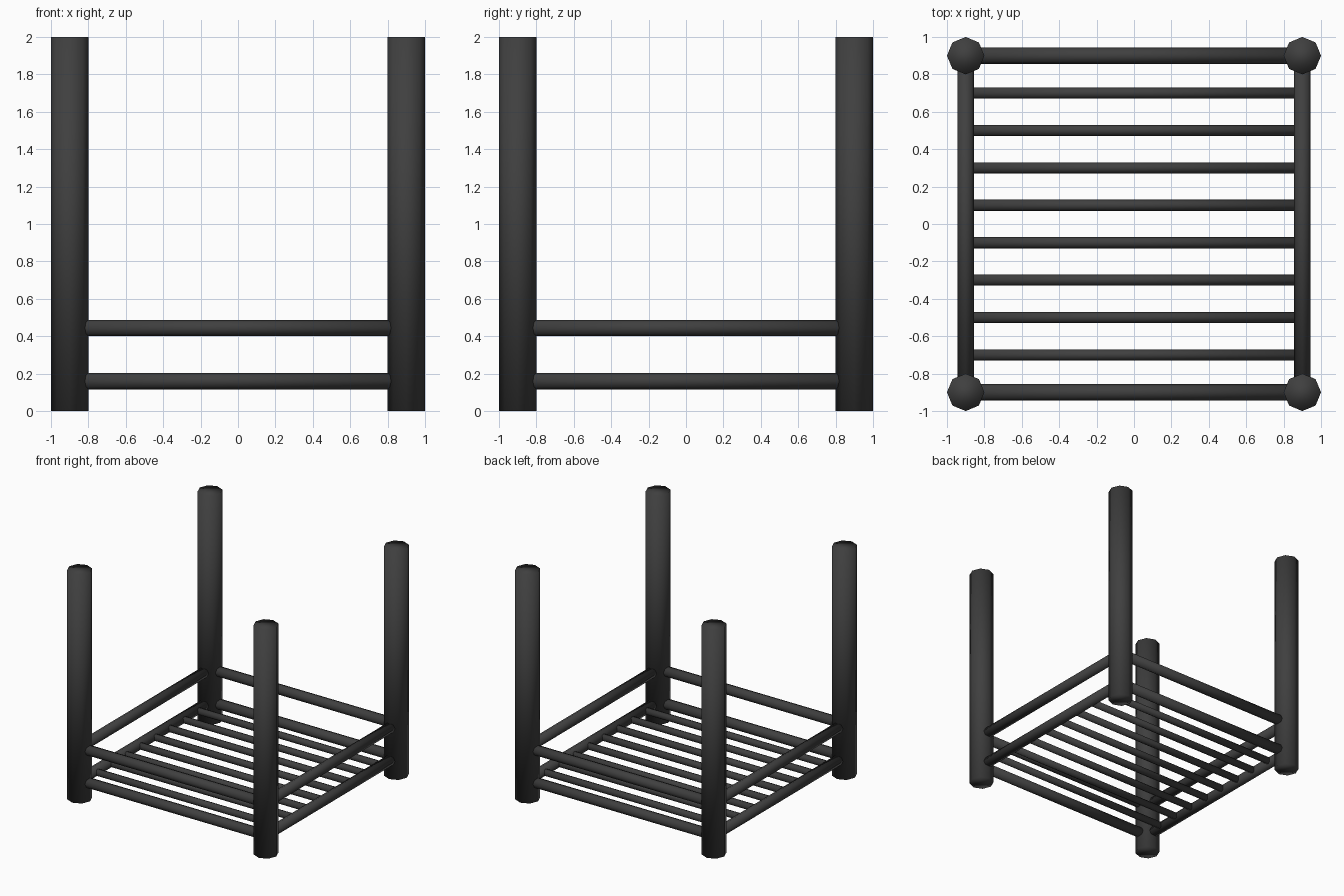
import bpy
from math import pi

if "Cube" in bpy.data.objects:
    bpy.data.objects.remove(bpy.data.objects["Cube"])

dark = bpy.data.materials.new("dark_metal")
dark.diffuse_color = (0.05, 0.05, 0.05, 1)
dark.use_nodes = True
dark.node_tree.nodes["Principled BSDF"].inputs["Base Color"].default_value = dark.diffuse_color


def rod(name, loc, radius, length, axis):
    """Eight-sided smooth rod along the given axis."""
    rot = {"x": (0, pi / 2, 0), "y": (pi / 2, 0, 0), "z": (0, 0, 0)}[axis]
    bpy.ops.mesh.primitive_cylinder_add(vertices=8, radius=radius, depth=length,
                                        location=loc, rotation=rot)
    ob = bpy.context.object
    ob.name = name
    ob.data.materials.append(dark)
    bpy.ops.object.shade_smooth()


# Corner posts
for sx in (-1, 1):
    for sy in (-1, 1):
        rod("corner_post", (sx * 0.9, sy * 0.9, 1), 0.1, 2, "z")

# Lower and upper rails on all four sides
for z, level in ((0.16, "lower"), (0.444, "upper")):
    for s in (-1, 1):
        rod(level + "_cross_rail", (0, s * 0.9, z), 0.044, 1.8, "x")
        rod(level + "_side_rail", (s * 0.9, 0, z), 0.044, 1.8, "y")

# Shelf slats between the lower side rails
for i in range(8):
    rod("shelf_slat", (0, -0.7 + 0.2 * i, 0.16), 0.03, 1.8, "x")
